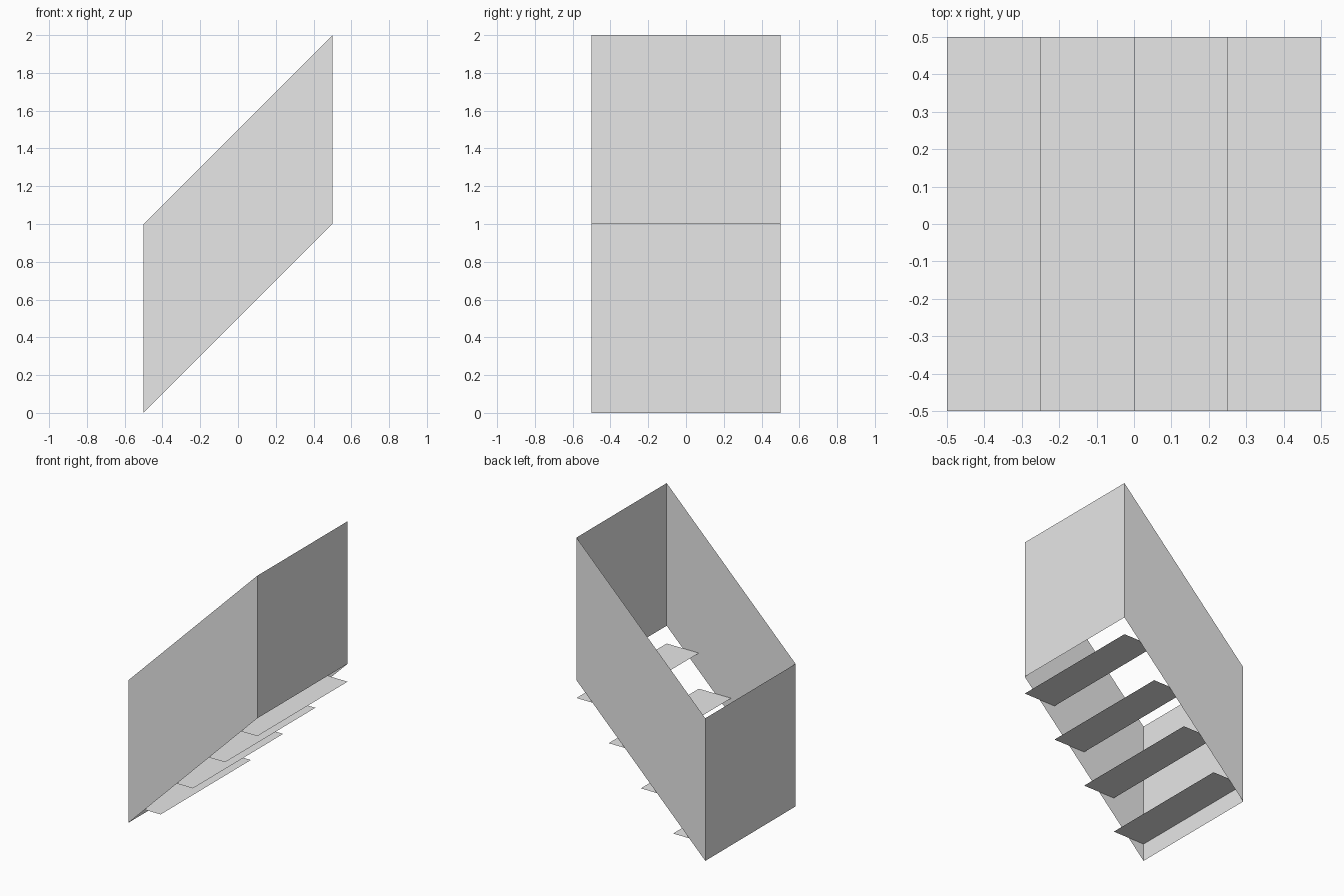
import bpy

cube = bpy.data.objects.get("Cube")
if cube:
    bpy.data.objects.remove(cube, do_unlink=True)

grey = bpy.data.materials.new("light_grey")
grey.use_nodes = True
grey.diffuse_color = (0.8, 0.8, 0.8, 1)
grey.node_tree.nodes["Principled BSDF"].inputs["Base Color"].default_value = (0.8, 0.8, 0.8, 1)

HALF = 0.5      # half of the width and depth
HEIGHT = 1.0    # height of every wall
STEPS = 4


def panel(name, corners):
    """One flat, thin sheet from its corners."""
    mesh = bpy.data.meshes.new(name)
    mesh.from_pydata(corners, [], [range(len(corners))])
    mesh.materials.append(grey)
    obj = bpy.data.objects.new(name, mesh)
    bpy.context.collection.objects.link(obj)
    return obj


def wall(name, start, end):
    """Upright wall whose foot follows the 45 degree slope."""
    foot = [(x, y, x + HALF) for x, y in (start, end)]
    head = [(x, y, z + HEIGHT) for x, y, z in reversed(foot)]
    return panel(name, foot + head)


# Four walls around the stairwell, open above and below
wall("front_wall", (-HALF, -HALF), (HALF, -HALF))
wall("upper_end_wall", (HALF, -HALF), (HALF, HALF))
wall("back_wall", (HALF, HALF), (-HALF, HALF))
wall("lower_end_wall", (-HALF, HALF), (-HALF, -HALF))

# Floating treads, each centred on the slope
run = 2 * HALF / STEPS
for i in range(STEPS):
    x0 = -HALF + i * run
    x1 = x0 + run
    z = (i + 0.5) * run
    panel(f"tread_{i + 1}", [(x0, -HALF, z), (x1, -HALF, z), (x1, HALF, z), (x0, HALF, z)])
